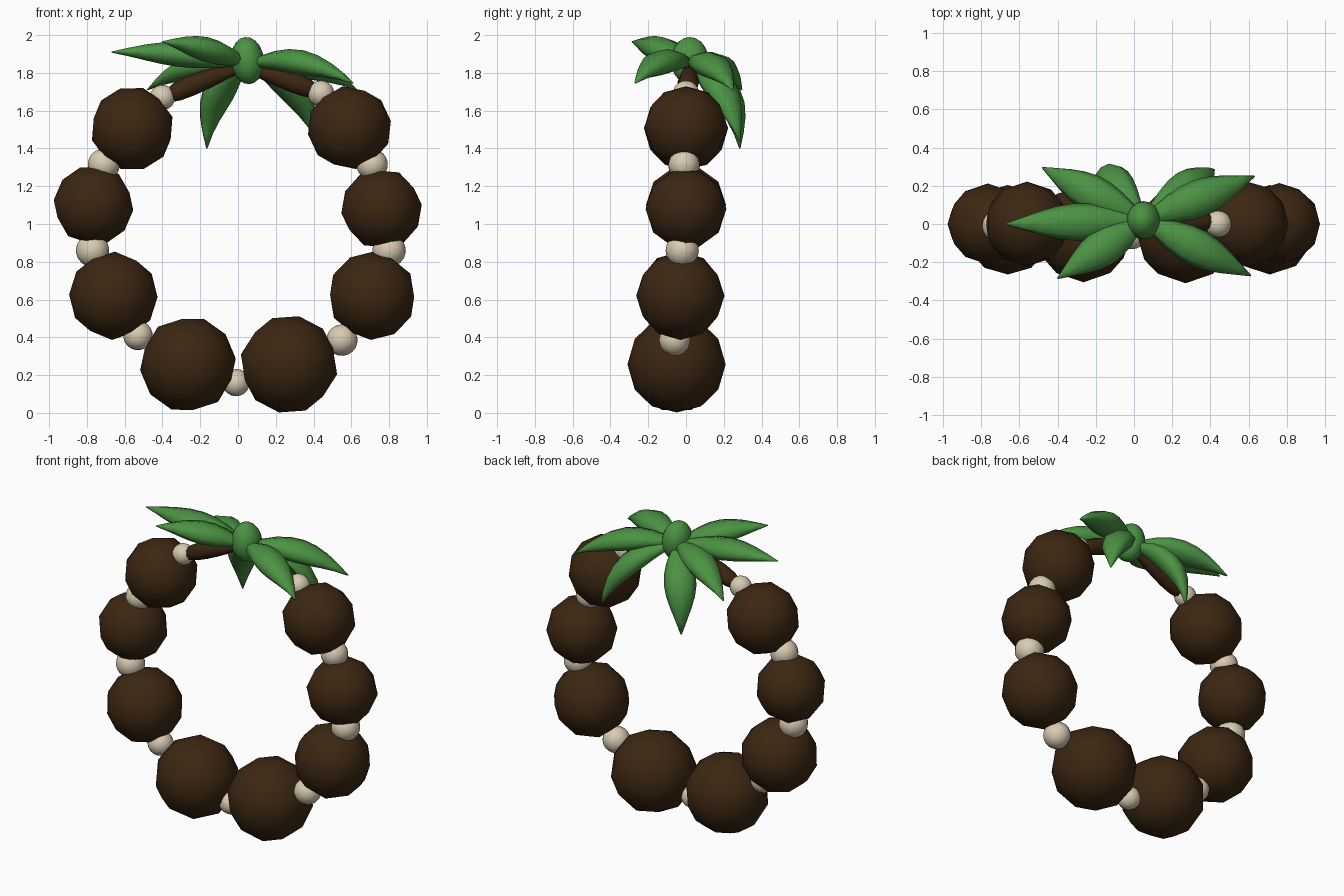
import bpy, bmesh, math
from mathutils import Vector, Euler

if "Cube" in bpy.data.objects:
    bpy.data.objects.remove(bpy.data.objects["Cube"])


def material(name, rgb):
    m = bpy.data.materials.new(name)
    m.use_nodes = True
    m.diffuse_color = (*rgb, 1)
    m.node_tree.nodes["Principled BSDF"].inputs["Base Color"].default_value = (*rgb, 1)
    return m


brown = material("dark_brown", (0.045, 0.02, 0.006))
cream = material("cream", (0.70, 0.60, 0.45))
green = material("leaf_green", (0.07, 0.29, 0.055))


def finish(bm, name, mat):
    bmesh.ops.recalc_face_normals(bm, faces=bm.faces[:])
    for f in bm.faces:
        f.smooth = True
    me = bpy.data.meshes.new(name)
    bm.to_mesh(me)
    bm.free()
    me.materials.append(mat)
    ob = bpy.data.objects.new(name, me)
    bpy.context.collection.objects.link(ob)
    return ob


def ball(name, mat, loc, size, turn=0.0, coarse=False):
    bm = bmesh.new()
    if coarse:
        bmesh.ops.create_icosphere(bm, subdivisions=2, radius=1)
    else:
        bmesh.ops.create_uvsphere(bm, u_segments=16, v_segments=10, radius=1)
    ob = finish(bm, name, mat)
    ob.location = loc
    ob.scale = size
    ob.rotation_euler = Euler((0, turn, 0))
    return ob


def blade(name, mat, base, tip, arch, width, thick, profile, sides=8):
    """Sweep an oval section along an arched path, closed at both ends."""
    base, tip = Vector(base), Vector(tip)
    run = tip - base
    side = run.cross(Vector((0, 0, 1))).normalized()
    normal = side.cross(run).normalized()
    bm = bmesh.new()
    rings = []
    for i, k in enumerate(profile):
        t = i / (len(profile) - 1)
        centre = base + run * t + normal * arch * 4 * t * (1 - t)
        slope = (run + normal * arch * 4 * (1 - 2 * t)).normalized()
        up = side.cross(slope)
        ring = []
        for j in range(sides):
            a = math.tau * j / sides
            ring.append(bm.verts.new(centre + side * math.cos(a) * width * k
                                     + up * math.sin(a) * thick * k))
        rings.append(ring)
    for r, s in zip(rings, rings[1:]):
        for j in range(sides):
            n = (j + 1) % sides
            bm.faces.new((r[j], r[n], s[n], s[j]))
    bm.faces.new(rings[0])
    bm.faces.new(rings[-1])
    return finish(bm, name, mat)


# Large faceted beads around the loop: x, y, z, radius
large = [(-0.56, 0, 1.505, 0.222), (-0.765, 0, 1.10, 0.212),
         (-0.66, -0.03, 0.62, 0.234), (-0.265, -0.05, 0.257, 0.255),
         (0.27, -0.05, 0.257, 0.26), (0.71, -0.03, 0.62, 0.234),
         (0.76, 0, 1.08, 0.214), (0.59, 0, 1.51, 0.222)]
for i, (x, y, z, r) in enumerate(large):
    turn = math.atan2(x, z - 1)
    ball(f"large_bead_{i + 1}", brown, (x, y, z), (r, r, r), turn, True)

# Small spacer beads between them
small = [(-0.40, 0, 1.67, 0.067), (-0.71, -0.01, 1.315, 0.085),
         (-0.77, -0.02, 0.86, 0.088), (-0.53, -0.05, 0.41, 0.078),
         (-0.01, -0.06, 0.16, 0.072), (0.55, -0.06, 0.385, 0.083),
         (0.80, -0.02, 0.86, 0.088), (0.71, -0.01, 1.315, 0.083),
         (0.44, 0, 1.69, 0.07)]
for i, (x, y, z, r) in enumerate(small):
    turn = math.atan2(x, z - 1) + math.pi / 2
    ball(f"spacer_bead_{i + 1}", cream, (x, y, z), (r, r, r), turn)

# Tapered stems joining the end beads to the knot
stem_profile = (0.3, 0.55, 0.8, 0.95, 1.0, 0.9, 0.5)
for name, end in (("right_stem", (-0.39, 0, 1.665)), ("left_stem", (0.43, 0.01, 1.69))):
    blade(name, brown, (0.03, 0.02, 1.825), end, 0.015, 0.055, 0.055, stem_profile)

# Central knot
knot = Vector((0.05, 0.02, 1.865))
ball("knot", green, knot, (0.088, 0.1, 0.125), -0.1)

# Leaves radiating from the knot: tip and arch height
leaf_profile = (0.28, 0.5, 0.78, 0.96, 1.0, 0.88, 0.64, 0.34, 0.04)
leaves = [((-0.67, 0.0, 1.91), 0.02), ((-0.40, -0.285, 1.965), 0.02),
          ((0.61, -0.27, 1.745), 0.06), ((0.63, 0.25, 1.71), 0.06),
          ((0.42, 0.285, 1.44), 0.09), ((-0.165, 0.285, 1.40), 0.10),
          ((-0.48, 0.295, 1.71), 0.06)]
for i, (tip, arch) in enumerate(leaves):
    blade(f"leaf_{i + 1}", green, knot + Vector((0, 0, -0.02)), tip, arch,
          0.098, 0.066, leaf_profile)
